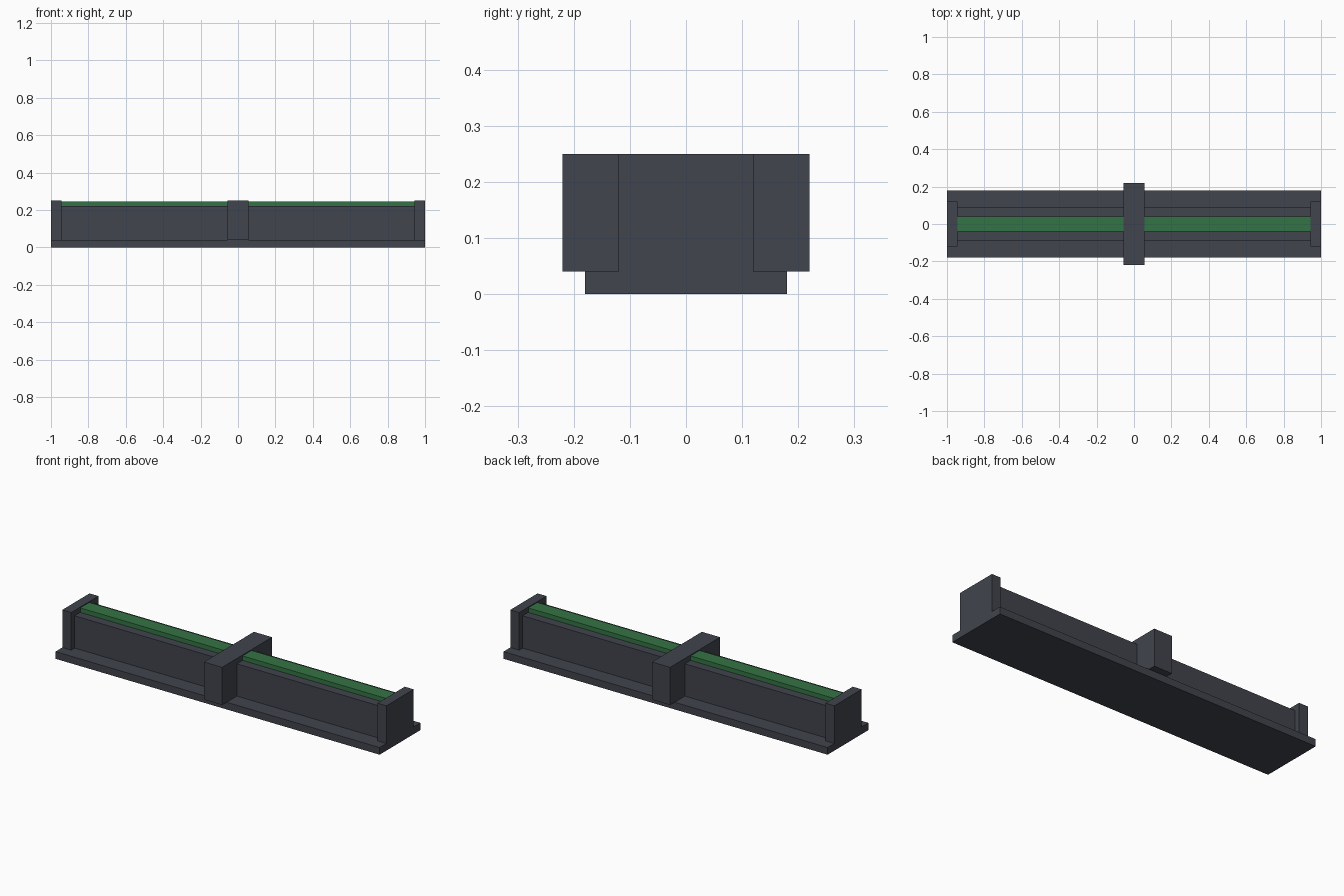
import bpy
import bmesh

if "Cube" in bpy.data.objects:
    bpy.data.objects.remove(bpy.data.objects["Cube"])


def material(name, rgb):
    m = bpy.data.materials.new(name)
    m.diffuse_color = (*rgb, 1.0)
    m.use_nodes = True
    m.node_tree.nodes["Principled BSDF"].inputs["Base Color"].default_value = m.diffuse_color
    return m


DARK = material("dark_slate", (0.052, 0.058, 0.074))
GREEN = material("board_green", (0.034, 0.175, 0.058))


def box(name, x, y, z, mat):
    """Axis-aligned box from (min, max) ranges."""
    mesh = bpy.data.meshes.new(name)
    bm = bmesh.new()
    bmesh.ops.create_cube(bm, size=1.0)
    for v in bm.verts:
        v.co = [r[0] + (c + 0.5) * (r[1] - r[0]) for c, r in zip(v.co, (x, y, z))]
    bm.to_mesh(mesh)
    bm.free()
    mesh.materials.append(mat)
    obj = bpy.data.objects.new(name, mesh)
    bpy.context.collection.objects.link(obj)
    return obj


# Base plate and long socket body
box("base_plate", (-1, 1), (-0.18, 0.18), (0, 0.04), DARK)
box("socket_body", (-0.97, 0.97), (-0.09, 0.09), (0.04, 0.22), DARK)

# Green strip along the top of the body
box("green_strip", (-0.97, 0.97), (-0.04, 0.04), (0.22, 0.245), GREEN)

# End caps
for side, x in (("left", (-1, -0.945)), ("right", (0.945, 1))):
    box(side + "_end_cap", x, (-0.12, 0.12), (0.04, 0.25), DARK)

# Central clamp
box("center_clamp", (-0.056, 0.056), (-0.22, 0.22), (0.04, 0.25), DARK)
